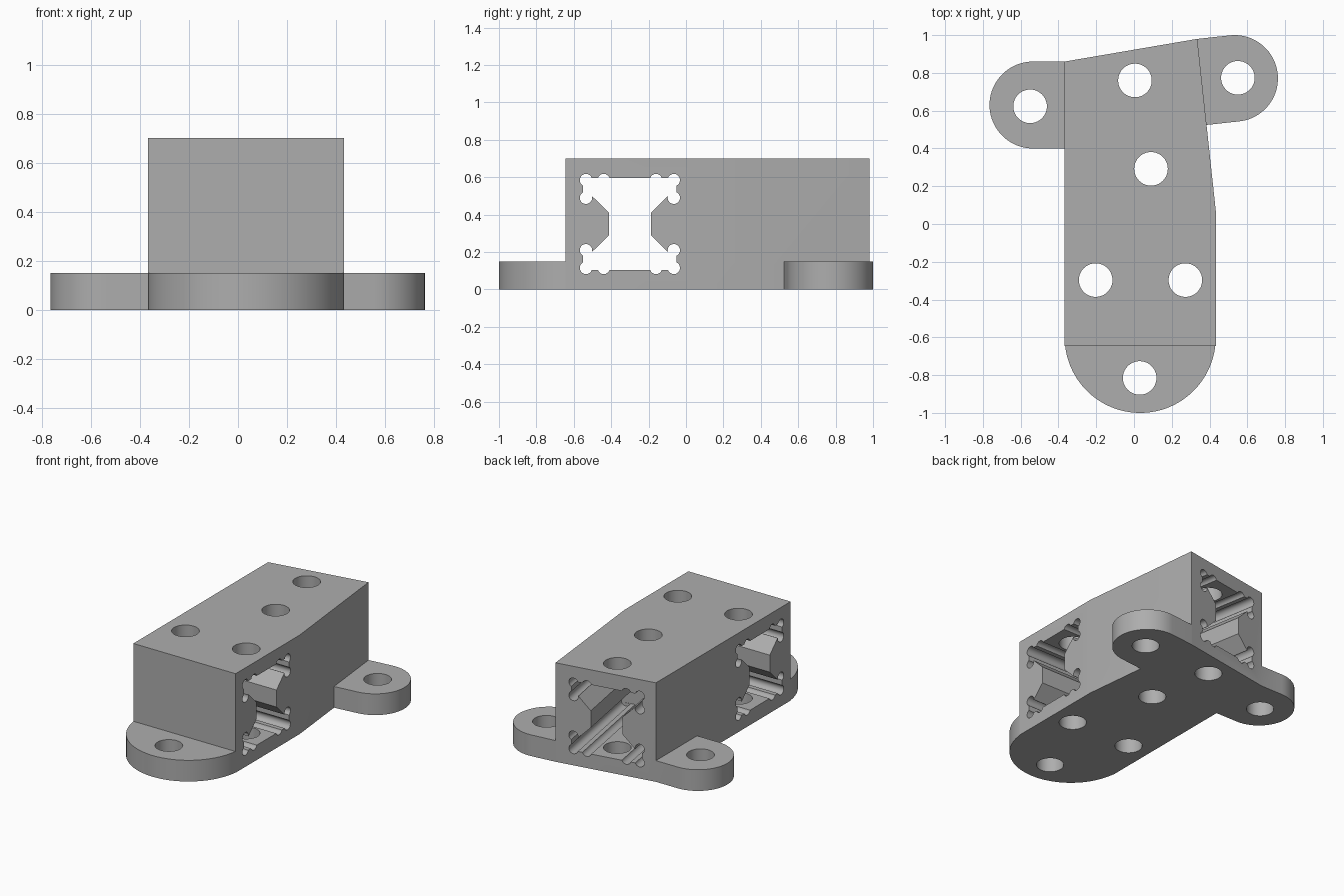
import bpy, bmesh, math
from mathutils import Matrix, Vector

if "Cube" in bpy.data.objects:
    bpy.data.objects.remove(bpy.data.objects["Cube"])

grey = bpy.data.materials.new("plain_grey")
grey.diffuse_color = (0.42, 0.42, 0.42, 1)
grey.use_nodes = True
grey.node_tree.nodes["Principled BSDF"].inputs["Base Color"].default_value = grey.diffuse_color


def prism(name, pts, depth, matrix=Matrix()):
    """Extrude a 2D outline along local z, then place it."""
    bm = bmesh.new()
    face = bm.faces.new([bm.verts.new((x, y, 0)) for x, y in pts])
    top = bmesh.ops.extrude_face_region(bm, geom=[face])["geom"]
    bmesh.ops.translate(bm, vec=(0, 0, depth),
                        verts=[v for v in top if isinstance(v, bmesh.types.BMVert)])
    bmesh.ops.recalc_face_normals(bm, faces=bm.faces)
    bm.transform(matrix)
    mesh = bpy.data.meshes.new(name)
    bm.to_mesh(mesh)
    bm.free()
    mesh.materials.append(grey)
    ob = bpy.data.objects.new(name, mesh)
    bpy.context.collection.objects.link(ob)
    return ob


def arc(cx, cy, r, a0, a1, n):
    return [(cx + r * math.cos(math.radians(a0 + (a1 - a0) * i / n)),
             cy + r * math.sin(math.radians(a0 + (a1 - a0) * i / n))) for i in range(n + 1)]


def circle(cx, cy, r, n):
    return arc(cx, cy, r, 0, 360, n)[:-1]


def combine(body, other, operation):
    mod = body.modifiers.new("combine", 'BOOLEAN')
    mod.operation = operation
    mod.solver = 'EXACT'
    mod.object = other
    bpy.context.view_layer.objects.active = body
    bpy.ops.object.modifier_apply(modifier=mod.name)
    bpy.data.objects.remove(other)


def tab(name, x, y, r, reach, angle, n=40):
    """Round-ended lug; the straight part reaches back into the block."""
    pts = [(-reach, -r)] + arc(0, 0, r, -90, 90, n) + [(-reach, r)]
    place = Matrix.Translation((x, y, 0)) @ Matrix.Rotation(math.radians(angle), 4, 'Z')
    return prism(name, pts, 0.15, place)


# Main block
body = prism("corner_bracket", [(-0.367, -0.645), (0.433, -0.645), (0.433, 0.07),
                                (0.335, 0.98), (-0.367, 0.86)], 0.70)

# Mounting lugs: front, left, right
combine(body, tab("front_lug", 0.033, -0.60, 0.40, -0.0 + 0.05, -90, 64), 'UNION')
combine(body, tab("left_lug", -0.535, 0.63, 0.23, 0.18, 180), 'UNION')
combine(body, tab("right_lug", 0.533, 0.771, 0.229, 0.18, 6.2), 'UNION')

# Rail channels: slotted profile with round corner reliefs
side = [(0.25, 0.245), (0.25, 0.14), (0.2, 0.147), (0.112, 0.06)]
right = side + [(u, -v) for u, v in reversed(side)]
profile = right + [(-u, -v) for u, v in right]
reliefs = [(0.235, 0.235), (0.14, 0.235), (0.235, 0.14)]


def channel(start, direction, length):
    w = Vector(direction).normalized()
    v = Vector((0, 0, 1))
    u = v.cross(w)
    m = Matrix((u, v, w)).transposed().to_4x4()
    m.translation = start
    combine(body, prism("channel_cutter", profile, length, m), 'DIFFERENCE')
    for cu, cv in reliefs:
        for su in (-1, 1):
            for sv in (-1, 1):
                cutter = prism("relief_cutter", circle(su * cu, sv * cv, 0.033, 20),
                               length - 0.002, m)
                combine(body, cutter, 'DIFFERENCE')


channel((-0.6, -0.30, 0.35), (1, 0, 0), 1.3)
tilt = math.radians(10)
axis = Vector((math.sin(tilt), -math.cos(tilt), 0))
channel(Vector((-0.022, 0.918, 0.35)) - axis * 0.2, axis, 1.0)

# Vertical screw holes
for x, y in [(0.005, 0.76), (0.09, 0.292), (-0.203, -0.297), (0.272, -0.297),
             (-0.55, 0.623), (0.55, 0.774), (0.03, -0.815)]:
    combine(body, prism("hole_cutter", circle(x, y, 0.089, 40), 1.0,
                        Matrix.Translation((0, 0, -0.1))), 'DIFFERENCE')

bpy.ops.object.select_all(action='DESELECT')
body.select_set(True)
bpy.context.view_layer.objects.active = body
bpy.ops.object.shade_smooth_by_angle(angle=math.radians(25))
